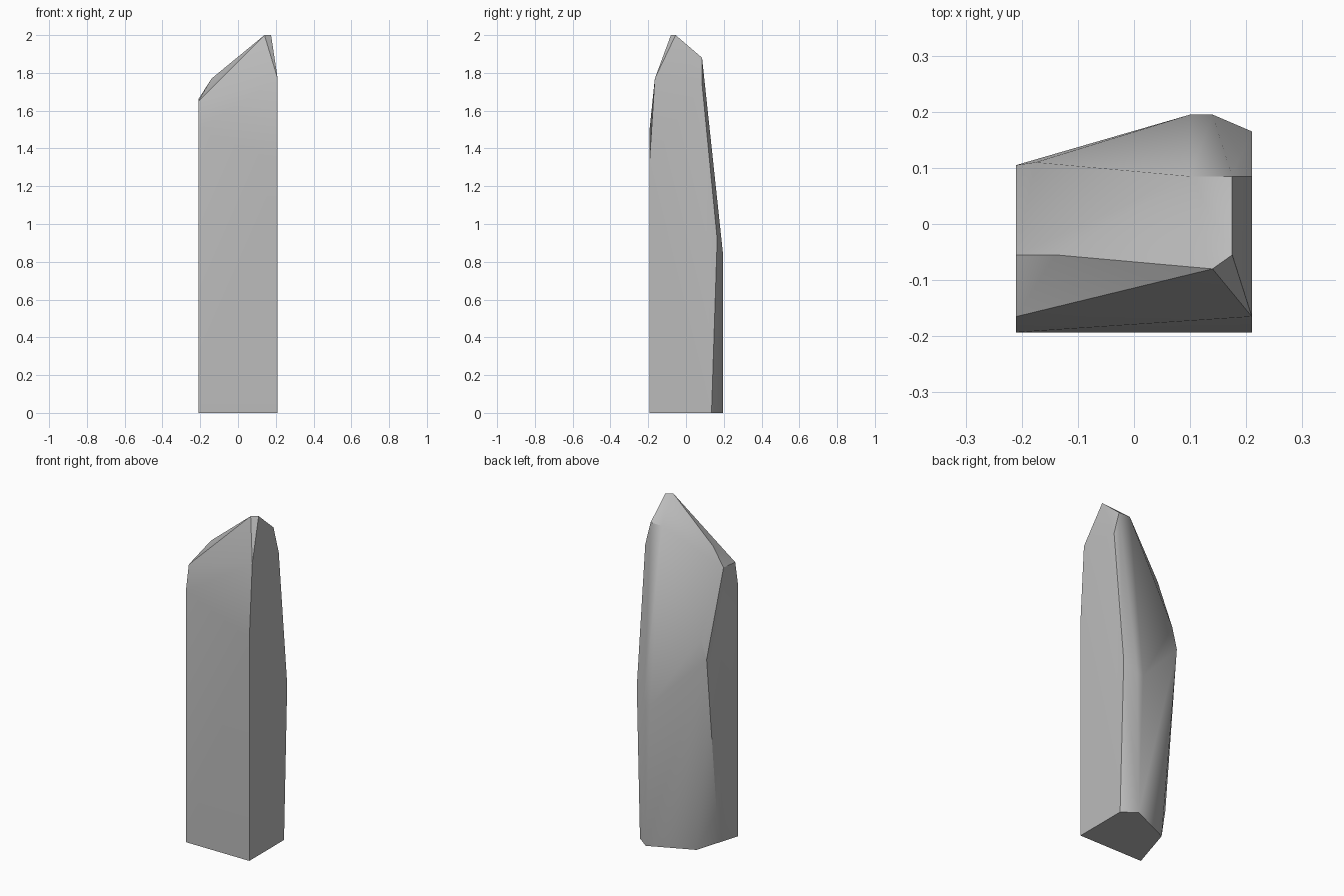
import bpy
import bmesh
import math

cube = bpy.data.objects.get("Cube")
if cube:
    bpy.data.objects.remove(cube, do_unlink=True)

W, F, B = 0.21, -0.193, 0.195   # half width, front and back planes

# Corner points of the stone, grouped by region
base = [(-W, F, 0), (W, F, 0), (W, 0.135, 0), (0.13, B, 0), (-0.125, 0.08, 0)]
front_shoulder = [(-W, F, 1.5), (W, F, 1.33), (W, -0.165, 1.77), (-W, -0.165, 1.65)]
back_bulge = [(W, 0.165, 0.92), (0.14, B, 0.85), (0.1, B, 0.85),
              (-0.175, 0.11, 1.29), (-W, 0.105, 1.17), (-W, 0.01, 0.22)]
crown = [(W, 0.085, 1.74), (0.175, 0.085, 1.88), (0.1, 0.085, 1.88),
         (0.175, -0.055, 2), (0.14, -0.08, 2),
         (-0.14, -0.055, 1.77), (-W, -0.055, 1.66)]

# Wrap the points in a faceted hull
bm = bmesh.new()
for p in base + front_shoulder + back_bulge + crown:
    bm.verts.new(p)
hull = bmesh.ops.convex_hull(bm, input=bm.verts[:])
loose = [v for v in bm.verts if not v.link_faces]
bmesh.ops.delete(bm, geom=loose, context="VERTS")
bmesh.ops.dissolve_limit(bm, angle_limit=math.radians(1),
                         verts=bm.verts[:], edges=bm.edges[:])
bmesh.ops.recalc_face_normals(bm, faces=bm.faces[:])
mesh = bpy.data.meshes.new("standing_stone")
bm.to_mesh(mesh)
bm.free()

stone = bpy.data.objects.new("standing_stone", mesh)
bpy.context.collection.objects.link(stone)

# Plain grey stone
grey = bpy.data.materials.new("stone_grey")
grey.use_nodes = True
colour = (0.5, 0.5, 0.5, 1)
grey.diffuse_color = colour
grey.node_tree.nodes["Principled BSDF"].inputs["Base Color"].default_value = colour
mesh.materials.append(grey)

# Soft facets with crisp main edges
bpy.ops.object.select_all(action="DESELECT")
stone.select_set(True)
bpy.context.view_layer.objects.active = stone
bpy.ops.object.shade_smooth_by_angle(angle=math.radians(30))
